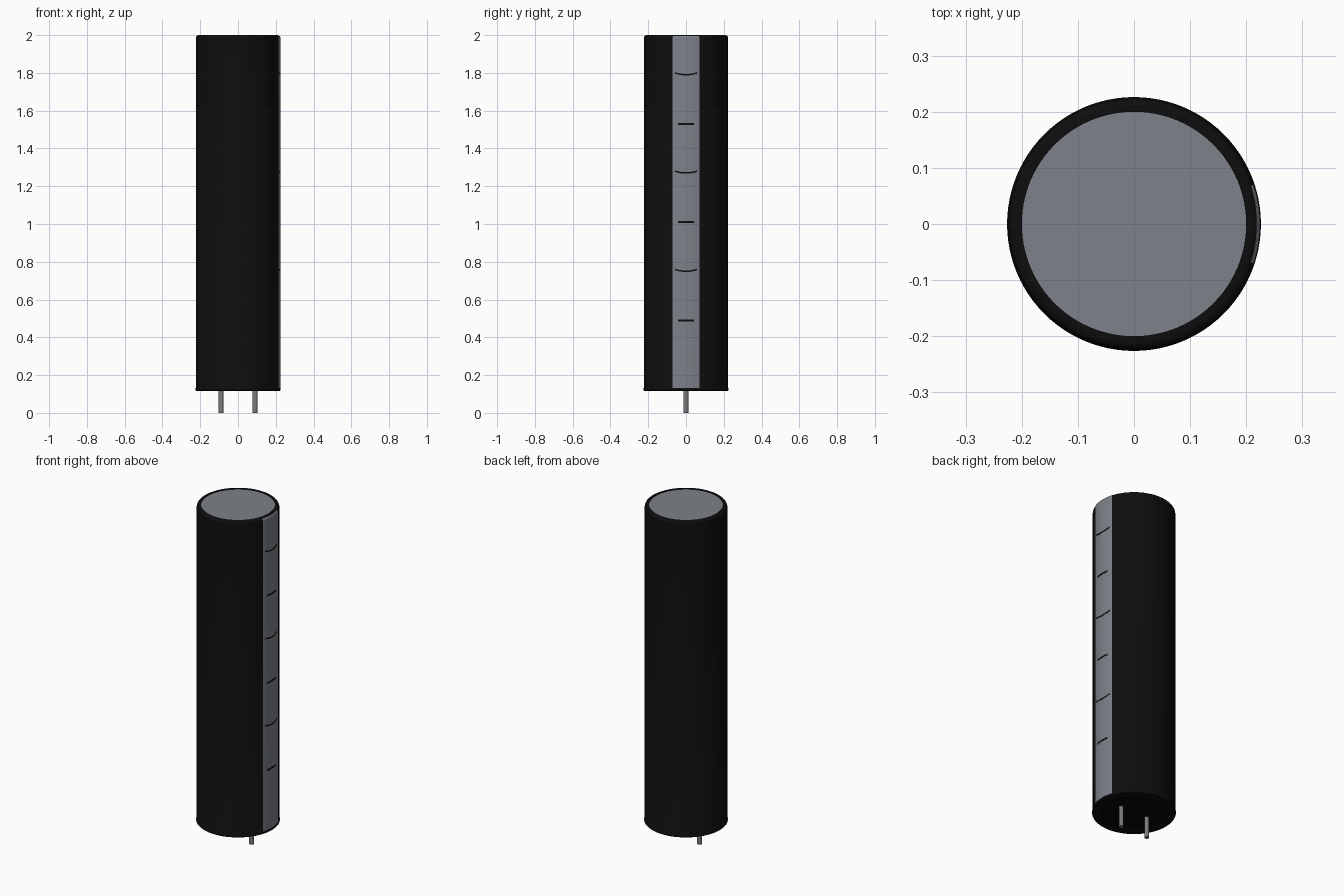
import bpy
import bmesh
import math

cube = bpy.data.objects.get("Cube")
if cube:
    bpy.data.objects.remove(cube, do_unlink=True)


def material(name, rgb, rough=0.6):
    m = bpy.data.materials.new(name)
    m.use_nodes = True
    m.diffuse_color = (*rgb, 1)
    bsdf = m.node_tree.nodes["Principled BSDF"]
    bsdf.inputs["Base Color"].default_value = (*rgb, 1)
    bsdf.inputs["Roughness"].default_value = rough
    return m


sleeve_black = material("sleeve black", (0.004, 0.004, 0.004))
seal_black = material("seal black", (0.002, 0.002, 0.002))
grey = material("cool grey", (0.205, 0.222, 0.25))
lead_grey = material("lead grey", (0.2, 0.2, 0.205))


def finish(name, bm, mat):
    bmesh.ops.recalc_face_normals(bm, faces=bm.faces)
    me = bpy.data.meshes.new(name)
    bm.to_mesh(me)
    bm.free()
    me.materials.append(mat)
    ob = bpy.data.objects.new(name, me)
    bpy.context.collection.objects.link(ob)
    bpy.ops.object.select_all(action='DESELECT')
    ob.select_set(True)
    bpy.context.view_layer.objects.active = ob
    bpy.ops.object.shade_smooth_by_angle(angle=math.radians(35))
    return ob


def sweep(name, profile, mat, half_angle=math.pi, steps=96, bend=0.0):
    """Turn an (r, z) profile about z, centred on +x; bend lifts the ends."""
    full = half_angle >= math.pi
    bm = bmesh.new()
    rows = []
    for i in range(steps if full else steps + 1):
        t = 2 * i / steps - 1
        a = t * half_angle
        rows.append([bm.verts.new((r * math.cos(a), r * math.sin(a), z + bend * t * t))
                     for r, z in profile])
    for i in range(steps):
        p, q = rows[i], rows[(i + 1) % len(rows)]
        for j in range(len(profile) - 1):
            bm.faces.new((p[j], q[j], q[j + 1], p[j + 1]))
    return finish(name, bm, mat)


def cylinder(name, radius, z0, z1, mat, x=0.0, sides=96):
    bm = bmesh.new()
    bmesh.ops.create_cone(bm, cap_ends=True, segments=sides, radius1=radius,
                          radius2=radius, depth=z1 - z0)
    bmesh.ops.translate(bm, verts=bm.verts, vec=(x, 0, (z0 + z1) / 2))
    return finish(name, bm, mat)


R = 0.2235     # sleeve radius
ROUND = 0.015  # shoulder rounding


def shoulder(radius, end_degrees, steps=6):
    """Rounded top edge, from the side wall towards the top."""
    pts = []
    for i in range(steps + 1):
        a = math.radians(end_degrees) * i / steps
        pts.append((radius - ROUND + ROUND * math.cos(a),
                    2 - ROUND + ROUND * math.sin(a)))
    return pts


# Sleeve with a small lip at the foot and a rounded shoulder
sweep("sleeve",
      [(0.177, 0.128), (0.177, 0.117), (0.223, 0.117), (0.2262, 0.120),
       (0.2262, 0.127), (R, 0.131)]
      + shoulder(R, 90) + [(0.2, 2.0), (0.2, 1.99)], sleeve_black)

# Exposed can top and recessed seal
cylinder("can_top", 0.201, 1.97, 1.997, grey)
cylinder("bottom_seal", 0.178, 0.123, 0.15, seal_black)

# Polarity stripe wrapping slightly over the shoulder
stripe = [(R - 0.002, 0.133), (R + 0.0012, 0.133)] + shoulder(R + 0.0012, 50)
stripe.append((stripe[-1][0] - 0.003, stripe[-1][1] - 0.003))
sweep("polarity_stripe", stripe, grey, math.asin(0.07 / R), 16)

# Minus marks, alternating curved and straight
for i in range(6):
    z = 0.49 + 0.26 * i
    curved = i % 2 == 1
    h = 0.004 if curved else 0.005
    half = 0.058 if curved else 0.042
    plate = [(R, z - h), (R + 0.0022, z - h), (R + 0.0022, z + h), (R, z + h)]
    sweep("curved_mark" if curved else "straight_mark", plate, sleeve_black,
          math.asin(half / R), 12, 0.010 if curved else 0.0)

# Leads
for side, x in (("left", 0.09), ("right", -0.09)):
    cylinder(side + "_lead", 0.0135, 0.0, 0.13, lead_grey, x, 24)
